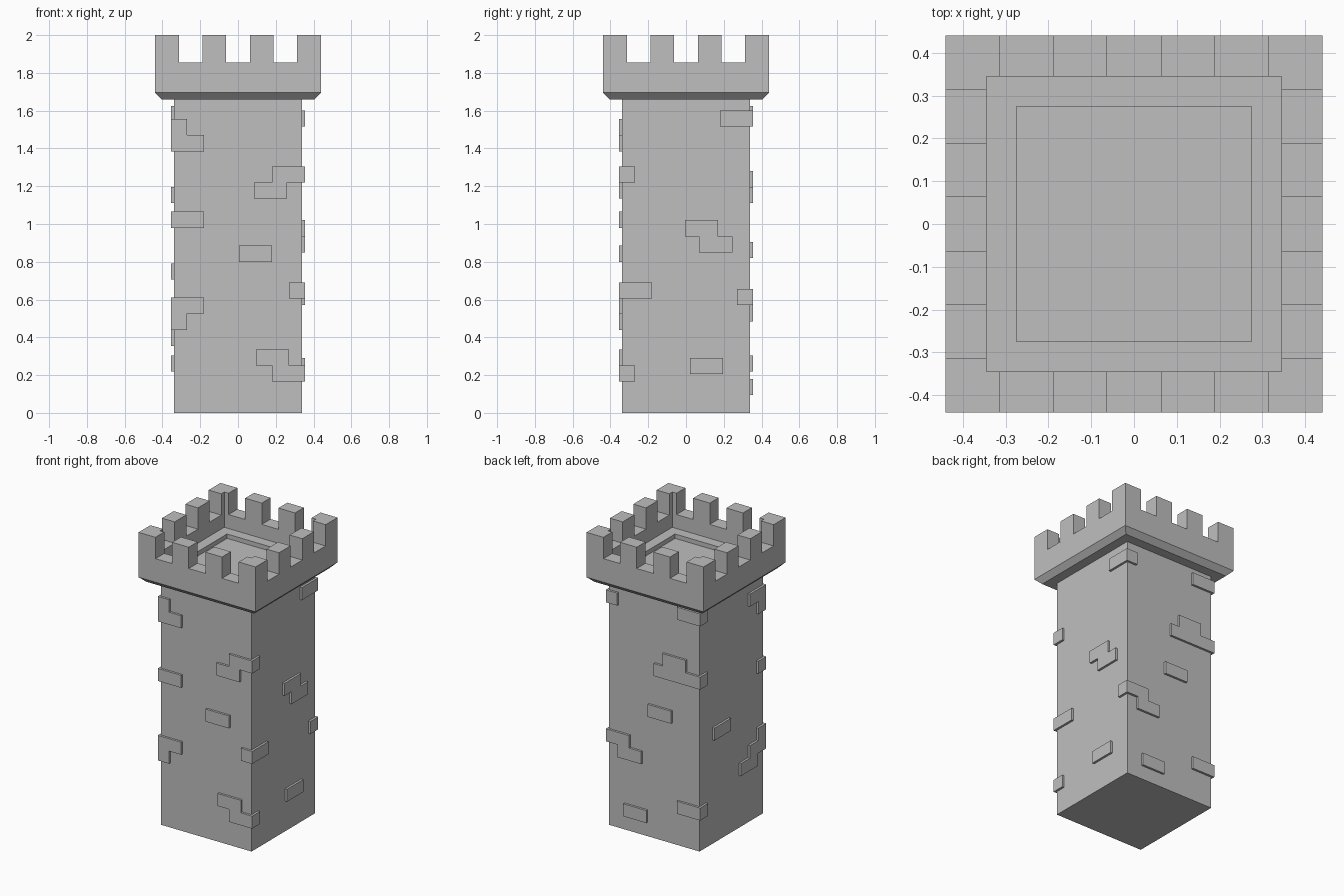
import bpy
import bmesh

cube = bpy.data.objects.get("Cube")
if cube:
    bpy.data.objects.remove(cube)

stone = bpy.data.materials.new("grey_stone")
stone.use_nodes = True
GREY = (0.52, 0.52, 0.52, 1)
stone.diffuse_color = GREY
stone.node_tree.nodes["Principled BSDF"].inputs["Base Color"].default_value = GREY

HALF = 0.34          # half width of the shaft
PROUD = 0.355        # half width including raised bricks
LONG, SHORT, TALL = 0.175, 0.085, 0.085
OUTER, INNER = 0.44, 0.345
WALL_TOP, TOP = 1.855, 2.0


def finish(name, bm):
    bmesh.ops.recalc_face_normals(bm, faces=bm.faces)
    mesh = bpy.data.meshes.new(name)
    bm.to_mesh(mesh)
    bm.free()
    mesh.materials.append(stone)
    obj = bpy.data.objects.new(name, mesh)
    bpy.context.collection.objects.link(obj)
    return obj


def prism(name, outline, z0, z1):
    """Extrude a flat outline between two heights."""
    bm = bmesh.new()
    face = bm.faces.new([bm.verts.new((x, y, z0)) for x, y in outline])
    new = bmesh.ops.extrude_face_region(bm, geom=[face])["geom"]
    verts = [v for v in new if isinstance(v, bmesh.types.BMVert)]
    bmesh.ops.translate(bm, verts=verts, vec=(0, 0, z1 - z0))
    return finish(name, bm)


def box(name, x0, x1, y0, y1, z0, z1):
    return prism(name, [(x0, y0), (x1, y0), (x1, y1), (x0, y1)], z0, z1)


def square_loft(name, profile):
    """Stack square rings given as (half width, height) and cap both ends."""
    bm = bmesh.new()
    rings = [[bm.verts.new((sx * h, sy * h, z))
              for sx, sy in ((-1, -1), (1, -1), (1, 1), (-1, 1))]
             for h, z in profile]
    for a, b in zip(rings, rings[1:]):
        for i in range(4):
            j = (i + 1) % 4
            bm.faces.new((a[i], a[j], b[j], b[i]))
    bm.faces.new(rings[0])
    bm.faces.new(rings[-1])
    return finish(name, bm)


# Shaft, and the flared crown with its sunken roof
square_loft("shaft", [(HALF, 0), (HALF, 1.665)])
square_loft("crown", [(0.405, 1.66), (OUTER, 1.695), (OUTER, WALL_TOP),
                      (INNER, WALL_TOP), (INNER, 1.76), (0.275, 1.76),
                      (0.275, 1.73)])

# L-shaped corner merlons
LEG = 0.313
ell = [(OUTER, OUTER), (LEG, OUTER), (LEG, INNER),
       (INNER, INNER), (INNER, LEG), (OUTER, LEG)]
for sx in (-1, 1):
    for sy in (-1, 1):
        prism("corner_merlon", [(sx * x, sy * y) for x, y in ell], WALL_TOP, TOP)

# Two middle merlons on each wall
for side in (-1, 1):
    lo, hi = sorted((side * INNER, side * OUTER))
    for mid in (-0.125, 0.125):
        a, b = mid - 0.0625, mid + 0.0625
        box("merlon", a, b, lo, hi, WALL_TOP, TOP)
        box("merlon", lo, hi, a, b, WALL_TOP, TOP)


def corner_brick(sx, sy, long_axis, z):
    """Brick wrapping a shaft corner, long on one face and short on the other."""
    lx, ly = (LONG, SHORT) if long_axis == "x" else (SHORT, LONG)
    x0, x1 = sorted((sx * PROUD, sx * (PROUD - lx)))
    y0, y1 = sorted((sy * PROUD, sy * (PROUD - ly)))
    box("corner_brick", x0, x1, y0, y1, z, z + TALL)


def face_brick(face, start, z):
    """Brick set in the middle of one shaft face."""
    depth = (HALF - 0.01, PROUD)
    if face in ("front", "left"):
        depth = (-PROUD, 0.01 - HALF)
    run = (start, start + LONG)
    spans = run + depth if face in ("front", "back") else depth + run
    box(face + "_brick", *spans, z, z + TALL)


# Bricks wrapping the corners
corners = {
    (-1, -1): [("y", 1.47), ("x", 1.385), ("x", 0.98), ("x", 0.525), ("y", 0.44)],
    (1, -1): [("x", 1.22), ("y", 0.605), ("x", 0.165)],
    (1, 1): [("y", 1.515), ("x", 0.57)],
    (-1, 1): [("x", 1.54), ("x", 1.11), ("x", 0.22)],
}
for (sx, sy), bricks in corners.items():
    for long_axis, z in bricks:
        corner_brick(sx, sy, long_axis, z)

# Bricks within each face
faces = {
    "front": [(0.085, 1.135), (0.005, 0.8), (0.095, 0.25)],
    "right": [(-0.005, 0.935), (0.07, 0.85), (0.02, 0.205)],
    "back": [(-0.245, 1.195), (-0.18, 1.11), (-0.135, 0.82), (0.09, 0.485), (0.05, 0.095)],
    "left": [(0.025, 0.705), (-0.26, 0.355)],
}
for face, bricks in faces.items():
    # "right" here is the +x face
    for start, z in bricks:
        face_brick(face, start, z)
